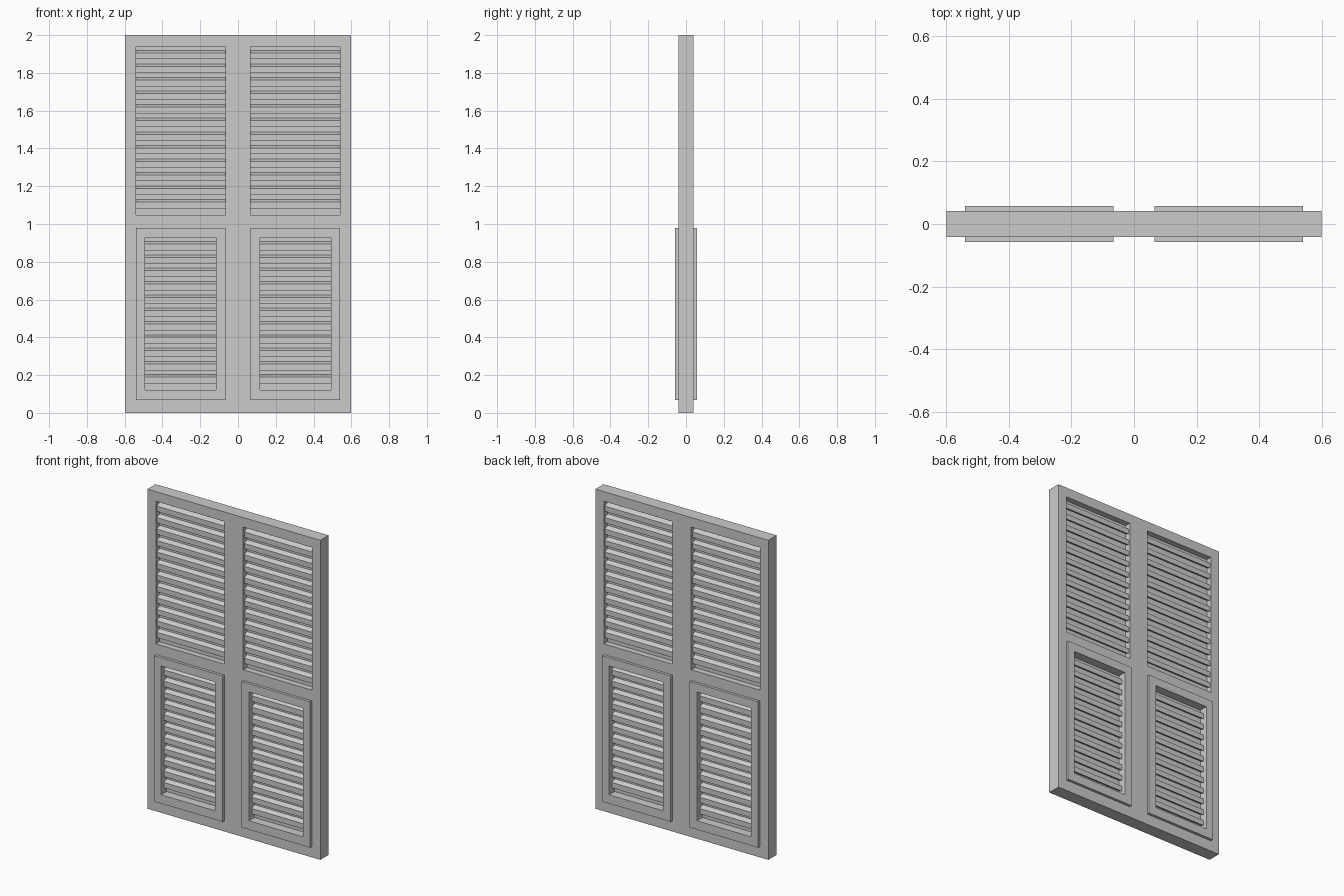
import bpy
import bmesh

if "Cube" in bpy.data.objects:
    bpy.data.objects.remove(bpy.data.objects["Cube"])

FRAME_Y = 0.041      # half thickness of the door
TRIM_Y = 0.058       # half thickness of the lower surrounds
SLAT_Y = 0.031       # slat reach on either side
OUT_X = (0.065, 0.54)
IN_X = (0.117, 0.492)
UP_Z = (1.047, 1.94)
LOW_Z = (0.067, 0.98)
IN_Z = (0.122, 0.928)


def finish(name, bm):
    bmesh.ops.recalc_face_normals(bm, faces=bm.faces[:])
    mesh = bpy.data.meshes.new(name)
    bm.to_mesh(mesh)
    bm.free()
    obj = bpy.data.objects.new(name, mesh)
    bpy.context.collection.objects.link(obj)
    return obj


def plate(name, xs, zs, holes, half):
    """Upright slab on a grid of cells, leaving out the hole cells."""
    bm = bmesh.new()
    for i in range(len(xs) - 1):
        for j in range(len(zs) - 1):
            if (i, j) in holes:
                continue
            x0, x1, z0, z1 = xs[i], xs[i + 1], zs[j], zs[j + 1]
            bm.faces.new([bm.verts.new((x, -half, z)) for x, z in
                          ((x0, z0), (x1, z0), (x1, z1), (x0, z1))])
    bmesh.ops.remove_doubles(bm, verts=bm.verts[:], dist=1e-5)
    ext = bmesh.ops.extrude_face_region(bm, geom=bm.faces[:], use_keep_orig=True)
    verts = [g for g in ext["geom"] if isinstance(g, bmesh.types.BMVert)]
    bmesh.ops.translate(bm, verts=verts, vec=(0, 2 * half, 0))
    bmesh.ops.dissolve_limit(bm, angle_limit=0.01, verts=bm.verts[:], edges=bm.edges[:])
    return finish(name, bm)


def louvres(name, xr, first, pitch, count, face_h, rise):
    """Stack of peaked slats, same shape on front and back."""
    bm = bmesh.new()
    section = [(-SLAT_Y, 0), (0, rise), (SLAT_Y, 0),
               (SLAT_Y, face_h), (0, face_h + rise), (-SLAT_Y, face_h)]
    for k in range(count):
        z0 = first + k * pitch
        a, b = [[bm.verts.new((x, y, z0 + z)) for y, z in section] for x in xr]
        n = len(section)
        for i in range(n):
            j = (i + 1) % n
            bm.faces.new((a[i], a[j], b[j], b[i]))
        for r in (a, b):
            bm.faces.new((r[0], r[1], r[4], r[5]))
            bm.faces.new((r[1], r[2], r[3], r[4]))
    return finish(name, bm)


# Door frame with four openings
xs = [-0.599, -OUT_X[1], -OUT_X[0], OUT_X[0], OUT_X[1], 0.599]
zs = [0, *LOW_Z, *UP_Z, 2.0]
plate("door_frame", xs, zs, {(1, 1), (3, 1), (1, 3), (3, 3)}, FRAME_Y)

for side, s in (("left", -1), ("right", 1)):
    out = sorted(s * x for x in OUT_X)
    inn = sorted(s * x for x in IN_X)
    # Raised surround of the lower opening
    plate(f"lower_surround_{side}", [out[0], *inn, out[1]],
          [LOW_Z[0], *IN_Z, LOW_Z[1]], {(1, 1)}, TRIM_Y)
    # Thin cores closing the gaps between slats
    plate(f"upper_core_{side}", out, UP_Z, set(), 0.004)
    plate(f"lower_core_{side}", inn, IN_Z, set(), 0.004)
    # Slats
    louvres(f"upper_slats_{side}", out, 1.083, 0.0718, 12, 0.033, 0.015)
    louvres(f"lower_slats_{side}", inn, 0.155, 0.0705, 11, 0.034, 0.015)
